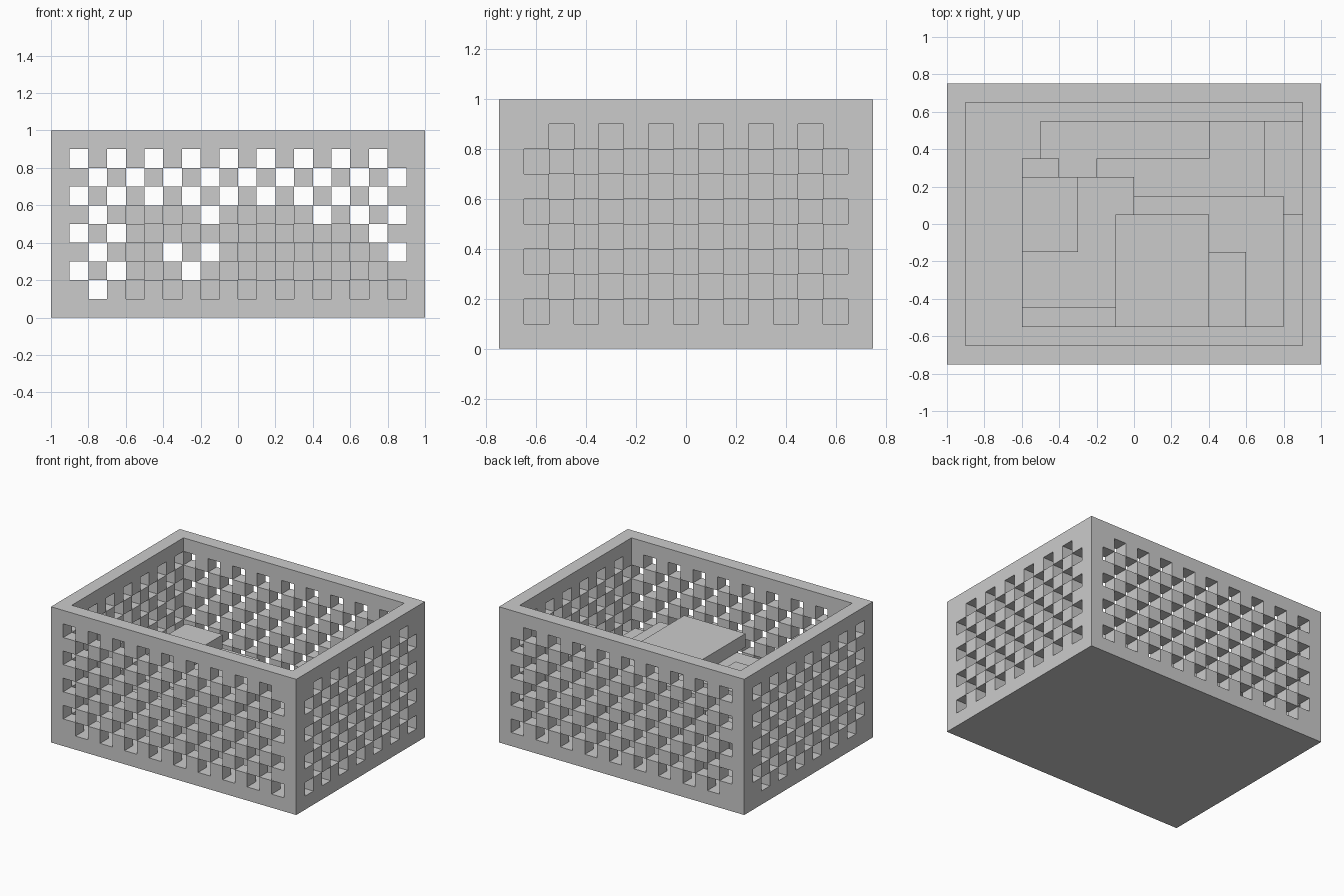
import bpy
import bmesh
from mathutils import Vector
from itertools import product

cube = bpy.data.objects.get("Cube")
if cube:
    bpy.data.objects.remove(cube, do_unlink=True)

GREY = (0.6, 0.6, 0.6, 1.0)
grey = bpy.data.materials.new("plain grey")
grey.use_nodes = True
grey.diffuse_color = GREY
grey.node_tree.nodes["Principled BSDF"].inputs["Base Color"].default_value = GREY

UNIT = 0.1
NX, NY, NZ = 20, 15, 10          # crate size in units
ORIGIN = Vector((-NX / 2, -NY / 2, 0))


def finish(name, bm):
    mesh = bpy.data.meshes.new(name)
    bm.to_mesh(mesh)
    bm.free()
    mesh.materials.append(grey)
    obj = bpy.data.objects.new(name, mesh)
    bpy.context.collection.objects.link(obj)
    return obj


def slab(name, x, y, z):
    """Box from (low, high) ranges."""
    bm = bmesh.new()
    bmesh.ops.create_cube(bm, size=1)
    for v in bm.verts:
        v.co = [lo + (c + 0.5) * (hi - lo) for c, (lo, hi) in zip(v.co, (x, y, z))]
    return finish(name, bm)


# Open crate: solid floor and rim, checkerboard openings in all four walls
def solid(i, j, k):
    if not (0 <= i < NX and 0 <= j < NY and 0 <= k < NZ):
        return False
    if k == 0:
        return True
    end_wall = i in (0, NX - 1)
    long_wall = j in (0, NY - 1)
    if not (end_wall or long_wall):
        return False
    if (end_wall and long_wall) or k == NZ - 1:
        return True
    return (i + j + k) % 2 == 0


bm = bmesh.new()
for cell in product(range(NX), range(NY), range(NZ)):
    if not solid(*cell):
        continue
    for axis, side in product(range(3), (0, 1)):
        neighbour = list(cell)
        neighbour[axis] += 2 * side - 1
        if solid(*neighbour):
            continue
        # One square face wherever the material meets open space
        base, u, v = Vector(cell), Vector(), Vector()
        base[axis] += side
        u[(axis + 1) % 3] = 1
        v[(axis + 2) % 3] = 1
        ring = [base, base + u, base + u + v, base + v]
        if not side:
            ring.reverse()
        bm.faces.new([bm.verts.new((p + ORIGIN) * UNIT) for p in ring])
bmesh.ops.remove_doubles(bm, verts=bm.verts, dist=UNIT / 100)
finish("crate", bm)

# Pile of flat slabs inside, from the floor upward
slab("floor_slab_front", (-0.6, 0.8), (-0.55, 0.05), (0.1, 0.2))
slab("floor_slab_back", (-0.5, 0.9), (0.05, 0.55), (0.1, 0.2))
slab("second_slab_long", (-0.2, 0.7), (0.05, 0.35), (0.2, 0.3))
slab("second_slab_back", (0.4, 0.7), (0.35, 0.55), (0.2, 0.3))
slab("second_slab_front", (-0.1, 0.8), (-0.55, 0.05), (0.2, 0.3))
slab("left_support", (-0.6, -0.4), (-0.05, 0.35), (0.2, 0.4))
slab("third_slab", (-0.1, 0.8), (-0.55, 0.15), (0.3, 0.4))
slab("fourth_slab_wide", (-0.6, 0.0), (-0.45, 0.25), (0.4, 0.5))
slab("fourth_slab_small", (0.0, 0.6), (-0.55, -0.15), (0.4, 0.5))
slab("top_slab_small", (-0.6, -0.3), (-0.15, 0.25), (0.5, 0.6))
slab("top_slab_large", (-0.1, 0.4), (-0.55, 0.05), (0.5, 0.6))
